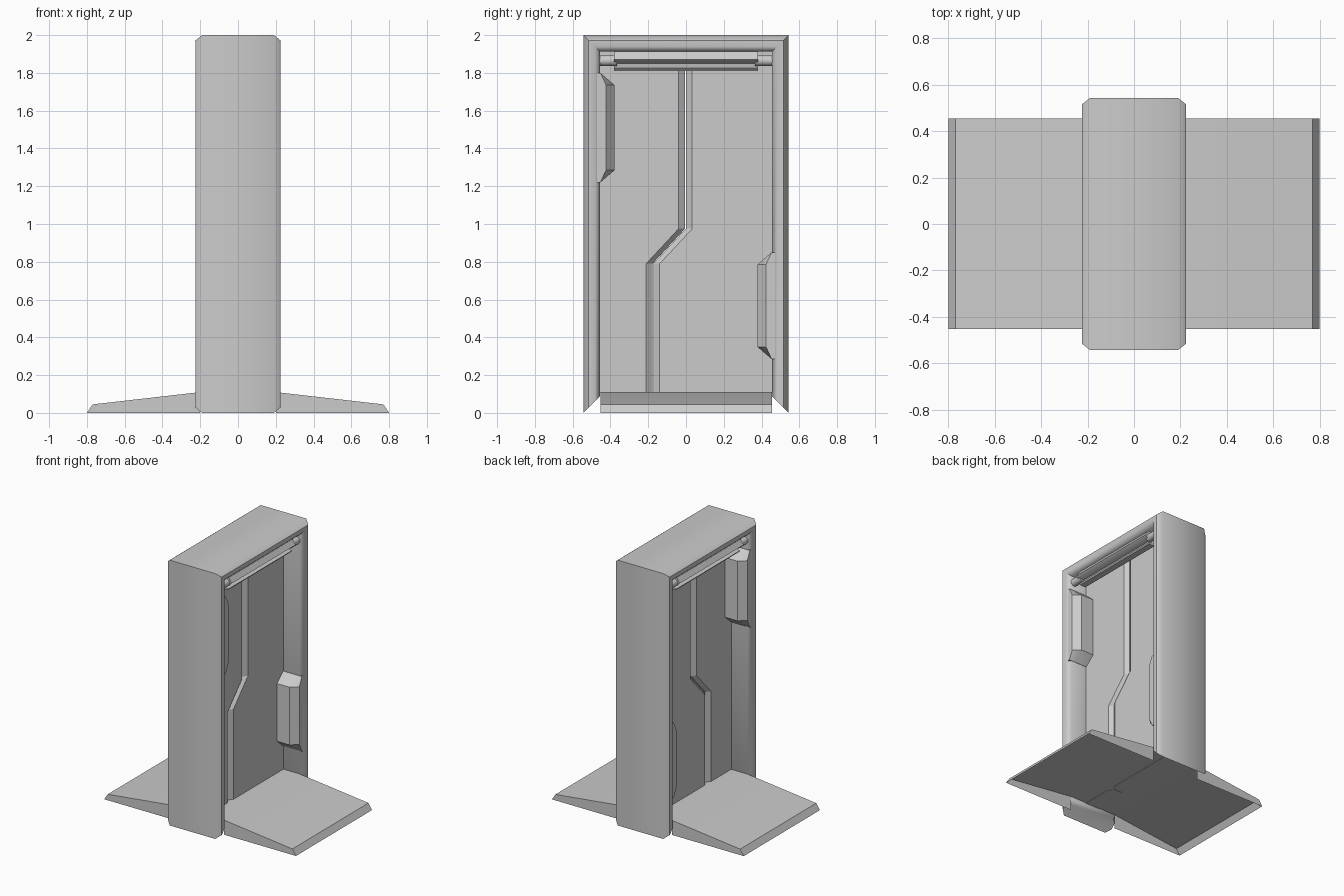
import bpy, bmesh, math
from mathutils import Matrix

if "Cube" in bpy.data.objects:
    bpy.data.objects.remove(bpy.data.objects["Cube"])


def finish(name, bm, angle=50):
    bmesh.ops.recalc_face_normals(bm, faces=bm.faces)
    me = bpy.data.meshes.new(name)
    bm.to_mesh(me)
    bm.free()
    ob = bpy.data.objects.new(name, me)
    bpy.context.collection.objects.link(ob)
    bpy.ops.object.select_all(action='DESELECT')
    ob.select_set(True)
    bpy.context.view_layer.objects.active = ob
    bpy.ops.object.shade_smooth_by_angle(angle=math.radians(angle))
    return ob


def loft(bm, sections, closed=True, caps=True):
    """Join a row of matching point rings with quads."""
    rings = [[bm.verts.new(p) for p in s] for s in sections]
    n = len(rings[0])
    for a, b in zip(rings, rings[1:]):
        for i in range(n if closed else n - 1):
            j = (i + 1) % n
            bm.faces.new((a[i], a[j], b[j], b[i]))
    if caps:
        bm.faces.new(rings[0])
        bm.faces.new(rings[-1])
    return rings


# Door frame: octagonal section swept up, over and down, mitred at each corner
section = [(-.19, 0), (.19, 0), (.225, .028), (.225, .06),
           (.195, .088), (-.195, .088), (-.225, .06), (-.225, .028)]
corners = [(-1, 0), (-1, 1), (1, 1), (1, 0)]
bm = bmesh.new()
loft(bm, [[(x, s * (.543 - r), 2 - r if top else r) for x, r in section]
          for s, top in corners])
finish("door_frame", bm)

# Raised pads on the inner faces of the posts, one high and one low
for name, s, z0, z1 in (("high_pad", -1, 1.22, 1.80), ("low_pad", 1, .285, .85)):
    bm = bmesh.new()
    rings = []
    for x, inset in ((-.215, .045), (-.165, 0), (.165, 0), (.215, .045)):
        d = .378 + inset
        rings.append([(x, s * .47, z0), (x, s * .453, z0),
                      (x, s * d, z0 + .065), (x, s * d, z1 - .065),
                      (x, s * .453, z1), (x, s * .47, z1)])
    loft(bm, rings)
    finish(name, bm, 30)

# Two sliding door leaves with a stepped, chamfered seam
seam = [(-.175, .108), (-.175, .79), (-.003, .975), (-.003, 1.93)]
for name, s in (("door_leaf_front", -1), ("door_leaf_back", 1)):
    bm = bmesh.new()
    loft(bm, [[(x, s * .465, .108)] + [(x, y + s * o, z) for y, z in seam]
              + [(x, s * .465, 1.93)]
              for x, o in ((-.06, .036), (-.035, .002), (.035, .002), (.06, .036))])
    finish(name, bm, 20)

# Hollow threshold ramp: sloping top with side skirts outside the posts
ramp = [(-.8, 0), (-.77, .045), (-.2, .11), (.2, .11), (.77, .045), (.8, 0)]
bm = bmesh.new()
rings = loft(bm, [[(x, y, z) for x, z in ramp] for y in (-.452, .455)],
             closed=False, caps=False)
for ring in rings:
    for s, ids in ((-1, (0, 1, 2)), (1, (5, 4, 3))):
        foot = bm.verts.new((s * .2, ring[0].co.y, 0))
        bm.faces.new([ring[i] for i in ids] + [foot])
finish("threshold_ramp", bm, 30)

# Lamp bar with an open trough and round end pins, on each side of the doorway
lamp = [(.12, 1.92), (.18, 1.92), (.215, 1.87), (.20, 1.858), (.16, 1.85),
        (.155, 1.825), (.185, 1.82), (.18, 1.81), (.13, 1.81), (.115, 1.83)]
for name, s in (("right", 1), ("left", -1)):
    bm = bmesh.new()
    loft(bm, [[(s * x, y, z) for x, z in lamp] for y in (-.38, .38)])
    finish(name + "_lamp_bar", bm, 30)
    bm = bmesh.new()
    for side in (-1, 1):
        bmesh.ops.create_cone(
            bm, cap_ends=True, segments=16, radius1=.028, radius2=.028, depth=.1,
            matrix=Matrix.Translation((s * .17, side * .415, 1.865))
            @ Matrix.Rotation(math.pi / 2, 4, 'X'))
    finish(name + "_lamp_pins", bm)
